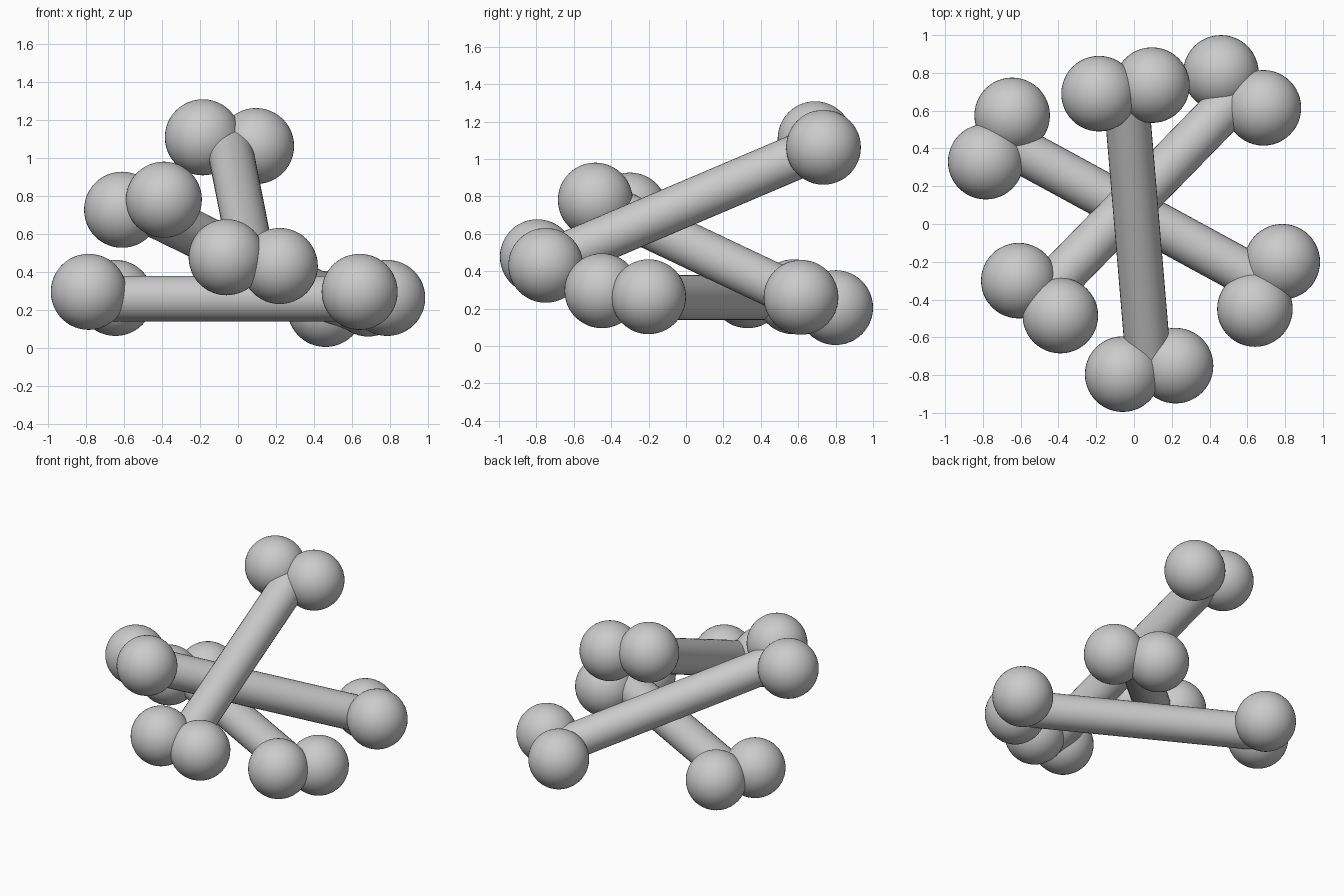
import bpy
from mathutils import Vector

if "Cube" in bpy.data.objects:
    bpy.data.objects.remove(bpy.data.objects["Cube"])

KNOB_R = 0.2
SHAFT_R = 0.12
SHAFT_DROP = 0.02   # shaft sits slightly below the knob centres


def smooth(obj, name):
    obj.name = name
    bpy.ops.object.shade_smooth_by_angle()
    return obj


def knob(name, pos):
    bpy.ops.mesh.primitive_uv_sphere_add(segments=48, ring_count=24, radius=KNOB_R, location=pos)
    return smooth(bpy.context.object, name)


def shaft(name, start, end):
    axis = (end - start).normalized()
    up = (Vector((0, 0, 1)) - axis * axis.z).normalized()
    bpy.ops.mesh.primitive_cylinder_add(
        vertices=32, radius=SHAFT_R, depth=(end - start).length,
        location=(start + end) / 2 - up * SHAFT_DROP)
    obj = bpy.context.object
    obj.rotation_euler = axis.to_track_quat('Z', 'Y').to_euler()
    return smooth(obj, name)


def bone(name, end_a, end_b):
    # one shaft with a pair of round knobs at each end
    ends = [[Vector(p) for p in e] for e in (end_a, end_b)]
    shaft(name + "_shaft", sum(ends[0], Vector()) / 2, sum(ends[1], Vector()) / 2)
    for i, pair in enumerate(ends):
        for j, p in enumerate(pair):
            knob(f"{name}_end_{i + 1}_knob_{j + 1}", p)


# Level bone lying left to right
bone("level_bone",
     [(-0.645, 0.575, 0.263), (-0.785, 0.33, 0.295)],
     [(0.785, -0.2, 0.263), (0.64, -0.45, 0.295)])
# Bone resting on the ground at the back right
bone("leaning_bone",
     [(0.46, 0.80, 0.205), (0.685, 0.615, 0.26)],
     [(-0.61, -0.30, 0.727), (-0.39, -0.485, 0.78)])
# Bone on top of the pile, front to back
bone("top_bone",
     [(-0.185, 0.69, 1.108), (0.095, 0.735, 1.062)],
     [(-0.06, -0.795, 0.477), (0.22, -0.75, 0.431)])
